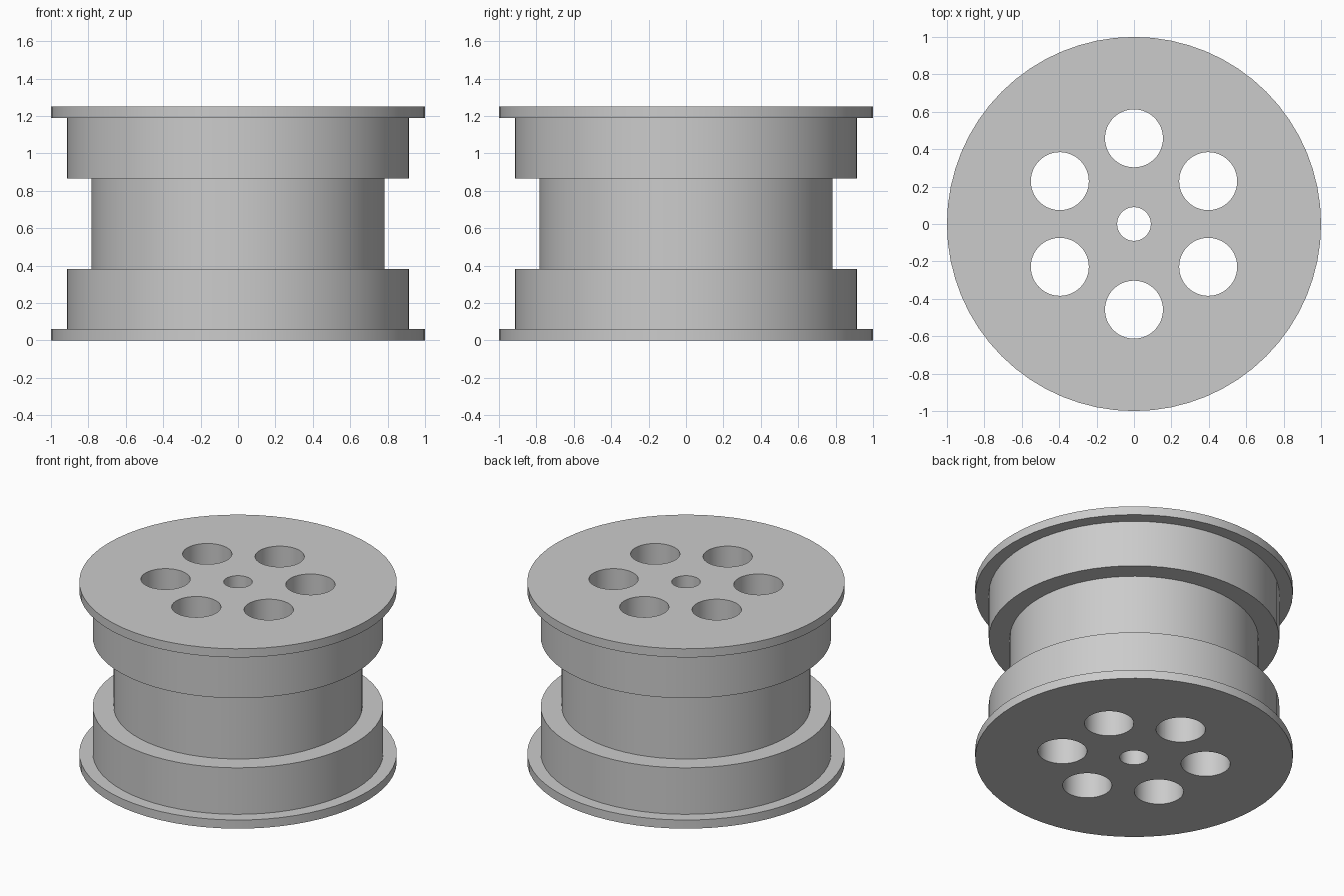
import bpy, math

if "Cube" in bpy.data.objects:
    bpy.data.objects.remove(bpy.data.objects["Cube"], do_unlink=True)

HEIGHT = 1.25
SIDES = 64

# Plain grey metal
grey = bpy.data.materials.new("grey metal")
grey.use_nodes = True
colour = (0.6, 0.6, 0.6, 1)
grey.diffuse_color = colour
grey.node_tree.nodes["Principled BSDF"].inputs["Base Color"].default_value = colour


def lathe(name, profile):
    """Revolve (radius, height) points about z and close both ends."""
    verts = [(r * math.cos(a), r * math.sin(a), z)
             for r, z in profile
             for a in (math.tau * i / SIDES for i in range(SIDES))]
    faces = []
    for ring in range(len(profile) - 1):
        base = ring * SIDES
        for i in range(SIDES):
            j = (i + 1) % SIDES
            faces.append((base + i, base + j, base + SIDES + j, base + SIDES + i))
    faces.append(tuple(reversed(range(SIDES))))
    faces.append(tuple(range(len(verts) - SIDES, len(verts))))
    mesh = bpy.data.meshes.new(name)
    mesh.from_pydata(verts, [], faces)
    mesh.materials.append(grey)
    obj = bpy.data.objects.new(name, mesh)
    bpy.context.collection.objects.link(obj)
    return obj


def drill(obj, x, y, radius):
    """Cut a round hole right through the body."""
    cutter = lathe("hole_cutter", [(radius, -0.1), (radius, HEIGHT + 0.1)])
    cutter.location = (x, y, 0)
    cutter.hide_render = True
    cut = obj.modifiers.new("hole", 'BOOLEAN')
    cut.operation = 'DIFFERENCE'
    cut.solver = 'EXACT'
    cut.object = cutter
    bpy.ops.object.modifier_apply(modifier=cut.name)
    bpy.data.objects.remove(cutter, do_unlink=True)


# Stepped rim: lip, bead seat and drum, mirrored about mid height
lower = [(1.0, 0), (1.0, 0.06), (0.915, 0.06), (0.915, 0.383), (0.783, 0.383)]
upper = [(r, HEIGHT - z) for r, z in reversed(lower)]
rim = lathe("wheel_rim", lower + upper)

for other in bpy.context.selected_objects:
    other.select_set(False)
bpy.context.view_layer.objects.active = rim
rim.select_set(True)

# Axle bore and ring of six lightening holes
drill(rim, 0, 0, 0.09)
for i in range(6):
    angle = math.radians(30 + 60 * i)
    drill(rim, 0.458 * math.cos(angle), 0.458 * math.sin(angle), 0.155)

bpy.ops.object.shade_smooth_by_angle(angle=math.radians(30))
